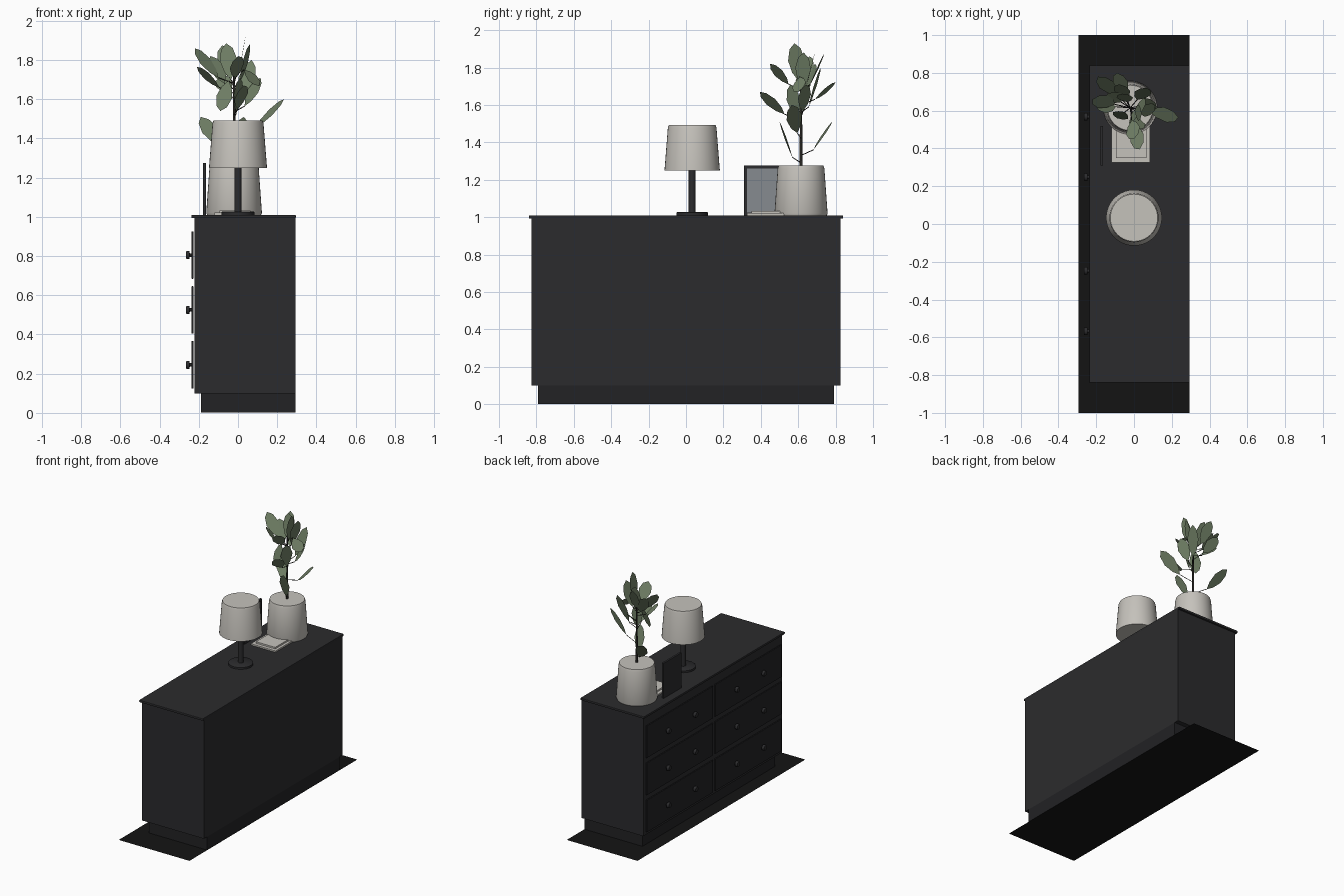
import bpy, bmesh, math
from mathutils import Vector, Matrix

if "Cube" in bpy.data.objects:
    bpy.data.objects.remove(bpy.data.objects["Cube"])


def mat(name, r, g, b):
    m = bpy.data.materials.new(name)
    m.diffuse_color = (r, g, b, 1)
    m.use_nodes = True
    m.node_tree.nodes["Principled BSDF"].inputs["Base Color"].default_value = m.diffuse_color
    return m


BLACK = mat("black_paint", 0.024, 0.024, 0.026)
DRAWER = mat("drawer_paint", 0.016, 0.016, 0.018)
SHADOW = mat("rug_black", 0.007, 0.007, 0.007)
CREAM = mat("warm_grey", 0.56, 0.54, 0.50)
GLASS = mat("picture_grey", 0.24, 0.26, 0.28)
LEAF = mat("leaf_green", 0.16, 0.21, 0.13)
BARK = mat("bark", 0.03, 0.028, 0.024)


def finish(name, bm, material, smooth=None):
    me = bpy.data.meshes.new(name)
    bmesh.ops.recalc_face_normals(bm, faces=bm.faces)
    bm.to_mesh(me)
    bm.free()
    ob = bpy.data.objects.new(name, me)
    bpy.context.collection.objects.link(ob)
    me.materials.append(material)
    if smooth:
        bpy.ops.object.select_all(action='DESELECT')
        ob.select_set(True)
        bpy.context.view_layer.objects.active = ob
        bpy.ops.object.shade_smooth_by_angle(angle=math.radians(smooth))
    return ob


def box(name, x, y, z, material, bevel=0):
    bm = bmesh.new()
    bmesh.ops.create_cube(bm, size=1)
    for v in bm.verts:
        v.co = [lo + (c + 0.5) * (hi - lo) for c, (lo, hi) in zip(v.co, (x, y, z))]
    ob = finish(name, bm, material)
    if bevel:
        m = ob.modifiers.new("bevel", 'BEVEL')
        m.width, m.segments = bevel, 2
    return ob


def lathe(name, profile, centre, material, axis='Z', sides=40, smooth=50):
    """Spin (radius, height) points round a vertical axis or one pointing to -x."""
    bm = bmesh.new()
    rings = []
    for r, h in profile:
        ring = []
        for i in range(sides):
            a = 2 * math.pi * i / sides
            p = Vector((r * math.cos(a), r * math.sin(a), h))
            if axis == 'X':
                p = Vector((-p.z, p.x, p.y))
            ring.append(bm.verts.new(p + Vector(centre)))
        rings.append(ring)
    for a, b in zip(rings, rings[1:]):
        for i in range(sides):
            j = (i + 1) % sides
            bm.faces.new((a[i], a[j], b[j], b[i]))
    bm.faces.new(rings[0])
    bm.faces.new(rings[-1])
    return finish(name, bm, material, smooth)


# Floor rug
bm = bmesh.new()
bmesh.ops.create_grid(bm, x_segments=1, y_segments=1, size=1)
for v in bm.verts:
    v.co.x *= 0.295
finish("rug", bm, SHADOW)

# Dresser carcass
box("plinth", (-0.19, 0.294), (-0.79, 0.79), (0.001, 0.10), DRAWER)
box("dresser_body", (-0.222, 0.294), (-0.826, 0.826), (0.10, 0.995), BLACK)
box("dresser_top", (-0.238, 0.295), (-0.84, 0.84), (0.993, 1.01), BLACK, 0.004)

# Six drawers with two knobs each, facing -x
KNOB = [(0.009, 0), (0.009, 0.010), (0.020, 0.011), (0.021, 0.024), (0.017, 0.030)]
for row in range(3):
    z = 0.245 + 0.28 * row
    for col, y in (("left", 0.408), ("right", -0.408)):
        tag = f"{col}_{row + 1}"
        box("drawer_front_" + tag, (-0.237, -0.227), (y - 0.395, y + 0.395),
            (z - 0.121, z + 0.121), DRAWER, 0.002)
        for side in (-1, 1):
            lathe(f"knob_{tag}_{'left' if side > 0 else 'right'}", KNOB,
                  (-0.236, y + side * 0.16, z), BLACK, 'X', 16)

# Table lamp
LAMP = (0, 0.033, 0)
lathe("lamp_base", [(0.085, 1.01), (0.085, 1.024), (0.08, 1.028)], LAMP, BLACK)
lathe("lamp_pole", [(0.019, 1.025), (0.019, 1.30)], LAMP, BLACK, sides=20)
lathe("lamp_shade", [(0.148, 1.25), (0.130, 1.478), (0.125, 1.492)], LAMP, CREAM)

# Books and picture frame
box("book_lower", (-0.12, 0.085), (0.325, 0.525), (1.01, 1.021), CREAM)
box("book_upper", (-0.095, 0.065), (0.35, 0.525), (1.021, 1.033), CREAM)
FX, FY, FZ, RIM = (-0.178, -0.163), (0.31, 0.52), (1.01, 1.275), 0.015
box("frame_back", (-0.178, -0.172), FY, FZ, BLACK)
box("picture", (-0.172, -0.168), (FY[0] + RIM, FY[1] - RIM),
    (FZ[0] + RIM, FZ[1] - RIM), GLASS)
for i, (side, end) in enumerate((("left", "bottom"), ("right", "top"))):
    y, z = FY[0] + i * (0.21 - RIM), FZ[0] + i * (0.265 - RIM)
    box("frame_side_" + side, FX, (y, y + RIM), FZ, BLACK)
    box("frame_" + end, FX, FY, (z, z + RIM), BLACK)

# Plant pot and trunk
PX, PY = -0.02, 0.615
lathe("plant_pot", [(0.138, 1.01), (0.142, 1.02), (0.125, 1.26), (0.120, 1.277)],
      (PX, PY, 0), CREAM)
lathe("trunk", [(0.008, 1.25), (0.005, 1.75)], (PX, PY, 0), BARK, sides=8)

# Leaves: tip position and height of the base; each fans out from the trunk
LEAVES = [
    (0.235, 0.565, 1.60, 1.45), (-0.19, 0.78, 1.51, 1.36),
    (0.03, 0.395, 1.67, 1.55), (0.03, 0.50, 1.51, 1.32),
    (0.04, 0.58, 1.93, 1.73), (-0.22, 0.66, 1.86, 1.71),
    (-0.21, 0.63, 1.765, 1.66), (-0.06, 0.69, 1.885, 1.70),
    (0.115, 0.64, 1.71, 1.565), (-0.09, 0.56, 1.54, 1.695),
    (0.0, 0.45, 1.82, 1.71), (-0.08, 0.74, 1.875, 1.71),
    (0.07, 0.72, 1.80, 1.59), (0.06, 0.63, 1.88, 1.69),
    (0.11, 0.60, 1.67, 1.75), (-0.09, 0.80, 1.72, 1.63),
    (0.01, 0.56, 1.71, 1.53), (-0.14, 0.69, 1.82, 1.68),
]
OUTLINE = [(0.22, 0.32), (0.55, 0.5), (0.85, 0.34)]
leaves = bmesh.new()
stalks = bpy.data.curves.new("leaf_stalks", 'CURVE')
stalks.dimensions = '3D'
stalks.bevel_depth, stalks.bevel_resolution = 0.0025, 0
for n, (x, y, z, low) in enumerate(LEAVES):
    tip = Vector((x, y, z))
    base = Vector((PX, PY, low)).lerp(Vector((x, y, low)), 0.4)
    along = tip - base
    roll = Matrix.Rotation((0.5, -0.5)[n % 2], 3, along)
    side = roll @ along.cross(Vector((0, 0, 1))).normalized() * 0.088
    pts = [base] + [base + along * t + side * w for t, w in OUTLINE] + [tip]
    pts += [base + along * t - side * w for t, w in reversed(OUTLINE)]
    leaves.faces.new([leaves.verts.new(p) for p in pts])
    sp = stalks.splines.new('POLY')
    sp.points.add(1)
    sp.points[0].co = (PX, PY, min(low - 0.03, 1.74), 1)
    sp.points[1].co = (*base, 1)
finish("leaves", leaves, LEAF)
stalk_ob = bpy.data.objects.new("leaf_stalks", stalks)
stalks.materials.append(BARK)
bpy.context.collection.objects.link(stalk_ob)
